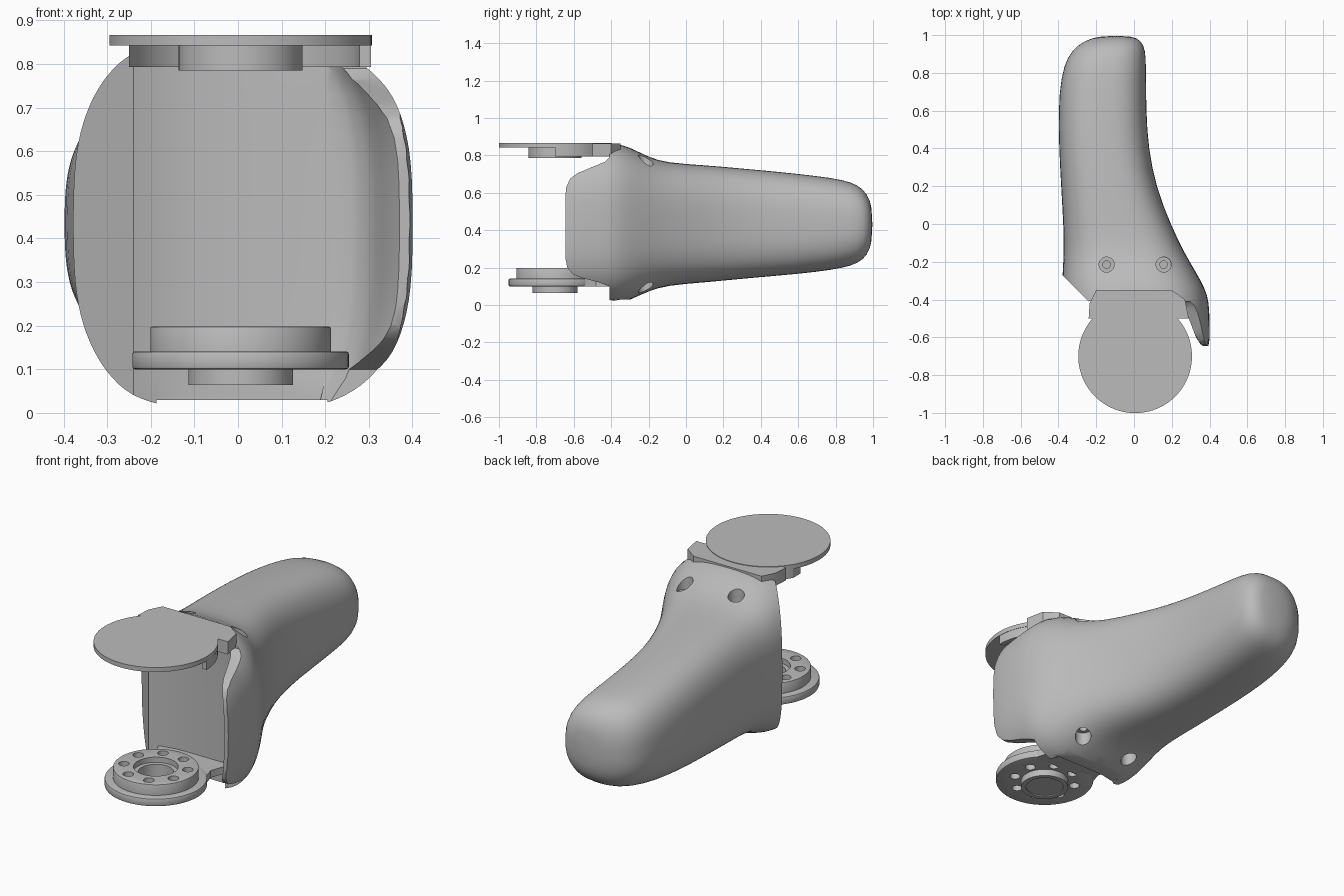
import bpy, bmesh, math
from mathutils import Vector

cube = bpy.data.objects.get("Cube")
if cube:
    bpy.data.objects.remove(cube, do_unlink=True)

grey = bpy.data.materials.new("satin grey")
grey.use_nodes = True
GREY = (0.5, 0.5, 0.5, 1)
grey.diffuse_color = GREY
grey.node_tree.nodes["Principled BSDF"].inputs["Base Color"].default_value = GREY

AXIS_X, AXIS_Y = 0.006, -0.7   # joint axis


def make(name, bm):
    bmesh.ops.recalc_face_normals(bm, faces=bm.faces)
    mesh = bpy.data.meshes.new(name)
    bm.to_mesh(mesh)
    bm.free()
    mesh.materials.append(grey)
    ob = bpy.data.objects.new(name, mesh)
    bpy.context.collection.objects.link(ob)
    return ob


def loft(name, rings):
    """Skin closed rings of equal length and cap both ends."""
    bm = bmesh.new()
    loops = [[bm.verts.new(p) for p in ring] for ring in rings]
    n = len(loops[0])
    for a, b in zip(loops, loops[1:]):
        for i in range(n):
            j = (i + 1) % n
            bm.faces.new((a[i], a[j], b[j], b[i]))
    bm.faces.new(loops[0])
    bm.faces.new(loops[-1])
    return make(name, bm)


def cylinder(name, x, y, z0, z1, r, sides=64):
    ring = [(x + r * math.cos(math.tau * i / sides), y + r * math.sin(math.tau * i / sides))
            for i in range(sides)]
    return loft(name, [[(px, py, z) for px, py in ring] for z in (z0, z1)])


def box(name, x0, x1, y0, y1, z0, z1):
    ring = [(x0, y0), (x1, y0), (x1, y1), (x0, y1)]
    return loft(name, [[(x, y, z) for x, y in ring] for z in (z0, z1)])


def apply_mod(ob, mod):
    bpy.context.view_layer.objects.active = ob
    bpy.ops.object.modifier_apply(modifier=mod.name)


def boolean(ob, other, op="DIFFERENCE"):
    mod = ob.modifiers.new("bool", "BOOLEAN")
    mod.operation, mod.solver, mod.object = op, "EXACT", other
    apply_mod(ob, mod)
    bpy.data.objects.remove(other, do_unlink=True)


def bevel(ob, width):
    mod = ob.modifiers.new("bevel", "BEVEL")
    mod.width, mod.segments, mod.limit_method = width, 2, "ANGLE"
    apply_mod(ob, mod)


def smooth(ob):
    bpy.ops.object.select_all(action="DESELECT")
    ob.select_set(True)
    bpy.context.view_layer.objects.active = ob
    bpy.ops.object.shade_smooth_by_angle(angle=math.radians(32))


# Arm body: superellipse sections (y, x min, x max, z min, z max, exponent)
SECTIONS = [
    (-0.76, -0.39, 0.40, 0.00, 0.865, 3.0),
    (-0.60, -0.39, 0.402, 0.00, 0.865, 3.0),
    (-0.46, -0.39, 0.40, 0.00, 0.865, 3.0),
    (-0.38, -0.385, 0.392, 0.00, 0.865, 3.0),
    (-0.30, -0.38, 0.355, 0.025, 0.845, 3.0),
    (-0.20, -0.375, 0.295, 0.075, 0.79, 3.0),
    (-0.10, -0.37, 0.24, 0.105, 0.76, 3.0),
    (0.10, -0.38, 0.15, 0.12, 0.748, 2.9),
    (0.30, -0.392, 0.092, 0.14, 0.73, 2.8),
    (0.50, -0.40, 0.068, 0.157, 0.712, 2.8),
    (0.70, -0.397, 0.064, 0.176, 0.69, 2.7),
    (0.84, -0.372, 0.064, 0.198, 0.67, 2.6),
    (0.92, -0.33, 0.06, 0.222, 0.642, 2.5),
    (0.97, -0.265, 0.04, 0.265, 0.595, 2.4),
    (0.997, -0.18, -0.01, 0.34, 0.52, 2.2),
]


def section(y, x0, x1, z0, z1, e, n=48):
    ring = []
    for i in range(n):
        c, s = math.cos(math.tau * i / n), math.sin(math.tau * i / n)
        px = math.copysign(abs(c) ** (2 / e), c)
        pz = math.copysign(abs(s) ** (2 / e), s)
        ring.append(((x0 + x1 + (x1 - x0) * px) / 2, y, (z0 + z1 + (z1 - z0) * pz) / 2))
    return ring


body = loft("arm_body", [section(*s) for s in SECTIONS])
sub = body.modifiers.new("sub", "SUBSURF")
sub.levels = 1
apply_mod(body, sub)

# Front cavity: chamfer on one side, curved lobe wall that follows the barrel
PLAN = [(-0.9, 0.255), (-0.24, -0.41), (-0.18, -0.388), (-0.1, -0.372), (0.0, -0.37),
        (0.2, -0.37), (0.26, -0.38), (0.295, -0.41), (0.315, -0.46), (0.332, -0.53),
        (0.352, -0.60), (0.38, -0.67), (0.4, -0.9), (-0.9, -0.9)]


def barrel(z):
    t = min(abs(z - 0.43) / 0.47, 0.93)
    return (1 - t ** 3) ** (1 / 3)


heights = [-0.1] + [0.03 + 0.05 * i for i in range(17)] + [1.0]
boolean(body, loft("cavity", [[(x * barrel(z) if x > 0.25 else x, y, z) for x, y in PLAN]
                              for z in heights]))

# Side outline of the lobe
OUTLINE = [(-0.41, 1.0), (-0.41, 0.79), (-0.435, 0.765), (-0.5, 0.738), (-0.58, 0.705),
           (-0.62, 0.675), (-0.64, 0.63), (-0.645, 0.58), (-0.645, 0.25), (-0.635, 0.2),
           (-0.605, 0.165), (-0.55, 0.143), (-0.47, 0.122), (-0.41, 0.10), (-0.41, -0.1),
           (-1.0, -0.1), (-1.0, 1.0)]
boolean(body, loft("outline", [[(x, y, z) for y, z in OUTLINE] for x in (-0.6, 0.6)]))

# Recess under the lower mount
boolean(body, box("recess", -0.187, 0.205, -0.6, -0.26, -0.1, 0.03))

# Counterbored screw holes, top and bottom
for x in (-0.145, 0.157):
    for z0, z1, deep in ((0.73, 1.0, 0.66), (-0.1, 0.135, 0.2)):
        boolean(body, cylinder("bore", x, -0.215, z0, z1, 0.04, 32))
        boolean(body, cylinder("pilot", x, -0.215, min(z0, deep), max(z1, deep), 0.02, 24))
smooth(body)

# Upper mount: cover disc, neck, half rim and hub
cover = cylinder("upper_cover_disc", AXIS_X, AXIS_Y, 0.842, 0.866, 0.301, 96)
smooth(cover)
neck = loft("upper_neck", [[(x, y, z) for x, y in
            [(-0.24, -0.5), (-0.235, -0.42), (-0.2, -0.35), (0.2, -0.35), (0.27, -0.4), (0.29, -0.5)]]
            for z in (0.795, 0.863)])
boolean(neck, cylinder("neck_bore", AXIS_X, AXIS_Y, 0.7, 0.842, 0.275))
smooth(neck)


def half_ring(r, z):
    return [(AXIS_X + r * math.cos(math.pi * i / 40), AXIS_Y + r * math.sin(math.pi * i / 40), z)
            for i in range(41)]


rim = loft("upper_half_rim", [half_ring(0.299, z) + half_ring(0.272, z)[::-1]
                              for z in (0.793, 0.845)])
# Trim the rim to the chamfer on the right side
boolean(rim, box("rim_trim", -0.5, -0.25, -0.9, -0.3, 0.7, 0.9))
smooth(rim)
smooth(cylinder("upper_hub", AXIS_X, AXIS_Y, 0.785, 0.845, 0.142))

# Lower mount: flange, raised ring with bolt circle, boss and neck
flange = cylinder("lower_flange", AXIS_X, AXIS_Y, 0.1, 0.141, 0.248, 96)
bevel(flange, 0.006)
ring = cylinder("lower_ring", AXIS_X, AXIS_Y, 0.13, 0.198, 0.207, 96)
bevel(ring, 0.004)
boolean(flange, ring, "UNION")
boss = cylinder("boss", AXIS_X, AXIS_Y, 0.064, 0.11, 0.12)
boolean(flange, boss, "UNION")
for z0, z1, r in ((0.17, 0.3, 0.108), (0.09, 0.3, 0.086), (0.0, 0.07, 0.095)):
    boolean(flange, cylinder("centre_bore", AXIS_X, AXIS_Y, z0, z1, r))
for i in range(8):
    a = math.tau * (i + 0.5) / 8
    boolean(flange, cylinder("bolt_hole", AXIS_X + 0.158 * math.cos(a),
                             AXIS_Y + 0.158 * math.sin(a), 0.0, 0.3, 0.026, 24))
smooth(flange)
smooth(loft("lower_neck", [[(x, y, z) for x, y in
            [(-0.185, -0.545), (-0.165, -0.48), (-0.185, -0.41), (-0.22, -0.35), (0.25, -0.35),
             (0.2, -0.41), (0.175, -0.48), (0.195, -0.545)]] for z in (0.1, 0.138)]))
